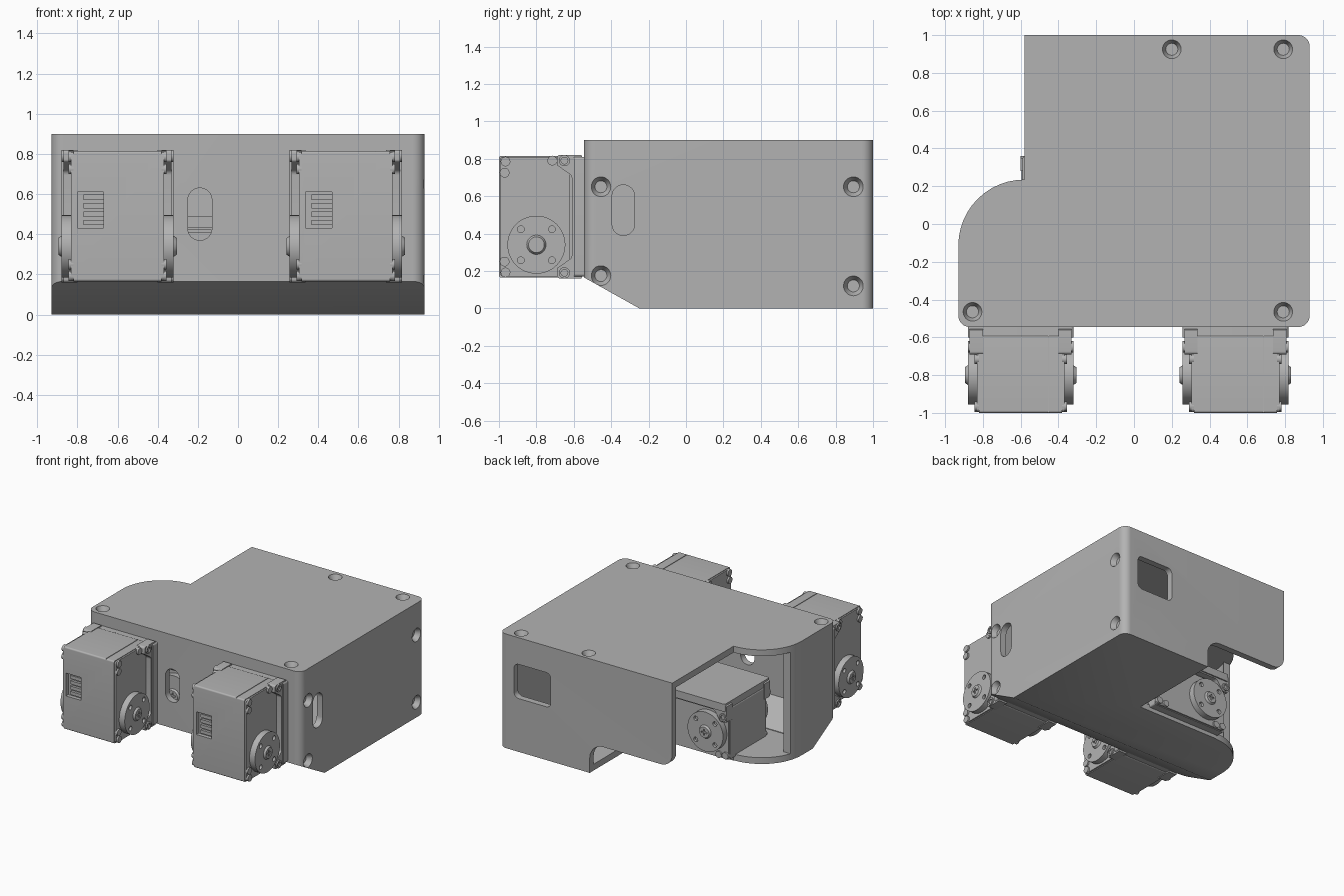
import bpy, bmesh, math
from mathutils import Matrix, Vector

if "Cube" in bpy.data.objects:
    bpy.data.objects.remove(bpy.data.objects["Cube"], do_unlink=True)

grey = bpy.data.materials.new("plain grey")
grey.use_nodes = True
grey.diffuse_color = (0.45, 0.45, 0.45, 1)
grey.node_tree.nodes["Principled BSDF"].inputs["Base Color"].default_value = grey.diffuse_color


def rounded(corners, steps=12):
    """Polygon from (a, b[, radius]) corners, with each corner filleted."""
    out = []
    for i, c in enumerate(corners):
        p = Vector(c[:2])
        r = c[2] if len(c) > 2 else 0
        if not r:
            out.append(p)
            continue
        d0 = (Vector(corners[i - 1][:2]) - p).normalized()
        d1 = (Vector(corners[(i + 1) % len(corners)][:2]) - p).normalized()
        half = d0.angle(d1) / 2
        centre = p + (d0 + d1).normalized() * r / math.sin(half)
        a = p + d0 * r / math.tan(half) - centre
        b = p + d1 * r / math.tan(half) - centre
        sweep = a.angle(b)
        for k in range(steps + 1):
            t = k / steps
            out.append(centre + (a * math.sin((1 - t) * sweep) + b * math.sin(t * sweep)) / math.sin(sweep))
    return out


def disc(a, b, r, n=32):
    return [Vector((a + r * math.cos(2 * math.pi * k / n), b + r * math.sin(2 * math.pi * k / n))) for k in range(n)]


def rect(a0, a1, b0, b1, r=0):
    return rounded([(a0, b0, r), (a1, b0, r), (a1, b1, r), (a0, b1, r)], 8)


def prism(name, pts, axis, lo, hi, top=None):
    """Extrude a profile along an axis; an optional second profile tapers it."""
    place = {"x": lambda p, h: (h, p[0], p[1]),
             "y": lambda p, h: (p[0], h, p[1]),
             "z": lambda p, h: (p[0], p[1], h)}[axis]
    bm = bmesh.new()
    low = [bm.verts.new(place(p, lo)) for p in pts]
    high = [bm.verts.new(place(p, hi)) for p in (top or pts)]
    bm.faces.new(low)
    bm.faces.new(high)
    for i in range(len(low)):
        bm.faces.new((low[i - 1], low[i], high[i], high[i - 1]))
    bmesh.ops.recalc_face_normals(bm, faces=bm.faces)
    mesh = bpy.data.meshes.new(name)
    bm.to_mesh(mesh)
    bm.free()
    mesh.materials.append(grey)
    ob = bpy.data.objects.new(name, mesh)
    bpy.context.collection.objects.link(ob)
    return ob


def activate(ob):
    bpy.ops.object.select_all(action="DESELECT")
    ob.select_set(True)
    bpy.context.view_layer.objects.active = ob


def cut(ob, *cutters):
    activate(ob)
    for c in cutters:
        mod = ob.modifiers.new("cut", "BOOLEAN")
        mod.operation, mod.solver, mod.object = "DIFFERENCE", "EXACT", c
        bpy.ops.object.modifier_apply(modifier=mod.name)
        bpy.data.objects.remove(c, do_unlink=True)
    return ob


def smooth(ob):
    activate(ob)
    bpy.ops.object.shade_smooth_by_angle(angle=math.radians(30))


# Housing: rounded outline with a sloped lower front
outline = rounded([(-.58, 1), (-.58, .235), (-.93, .235, .349), (-.93, -.545, .06),
                   (.93, -.545, .06), (.93, 1, .06)])
housing = prism("housing", outline, "z", 0, .9)
slope = [(-.25, 0), (-.545, .165), (-.8, .308), (-.8, -.2), (-.25, -.2)]
cut(housing, prism("slope_cutter", slope, "x", -1.2, 1.2))

# Hollow interior following the walls
cavity = prism("cavity", rounded([(-.53, .95), (-.53, .185), (-.88, .185, .32), (-.88, -.495, .02),
                                  (.88, -.495, .02), (.88, .95, .02)]), "z", .05, .85)
cut(cavity, prism("slope_cutter", [(a, b + .055) for a, b in slope], "x", -1.2, 1.2))
cut(housing, cavity)

# Side opening, and the notch through the back wall and floor
cut(housing, prism("side_opening", rect(-1.2, -.5, 0, .95), "z", .05, .85))
notch = rounded([(-.7, -.1), (.14, -.1), (.14, .235, .12), (-.58, .235, .1), (-.58, .36), (-.7, .36)])
cut(housing, prism("notch_cutter", notch, "y", .24, 1.1))

# Back window and the cable slots
cut(housing,
    prism("window_cutter", rect(.48, .8, .42, .69, .04), "y", .9, 1.1),
    prism("front_slot", rect(-.25, -.13, .37, .63, .059), "y", -.7, -.45),
    prism("side_slot", rect(-.395, -.275, .39, .66, .059), "x", .8, 1.1))

# Countersunk screw holes in the top and side
for a, b in ((.2, .925), (.79, .925), (.79, -.465), (-.855, -.465)):
    cut(housing, prism("sink", disc(a, b, .032), "z", .86, .91, disc(a, b, .054)))
for a, b in ((-.455, .65), (-.455, .175), (.895, .65), (.895, .12)):
    cut(housing, prism("sink", disc(a, b, .032), "x", .89, .94, disc(a, b, .058)))
smooth(housing)


def servo(tag, matrix):
    parts = []

    def add(name, *args):
        parts.append(prism(f"{tag}_{name}", *args))
        return parts[-1]

    # Case with a seam band and a socket
    case = add("case", rect(-1, -.59, .165, .815, .012), "x", -.22, .22)
    cut(case, prism("seam", rect(-1.1, -.5, .9, .811), "x", .145, .15),
        prism("socket", rect(-.2, -.07, .43, .61), "y", -1.1, -.97))
    for k in range(4):
        z = .445 + k * .042
        add("socket_pin", rect(-.17, -.07, z, z + .026), "y", -.99, -.965)
    add("socket_lip", rect(-.21, -.04, .612, .622), "y", -1, -.98)
    add("mount_plate", rect(-.28, .28, .17, .81, .015), "y", -.6, -.54)

    for s, side in ((-1, "right"), (1, "left")):
        # Cheek frame hugging the case on each side
        frame = rounded([(-.56, .16), (-.69, .16, .015), (-.69, .215, .015), (-.61, .27, .03), (-.61, .71, .03),
                         (-.69, .765, .015), (-.69, .82, .015), (-.56, .82), (-.545, .79), (-.545, .19)], 5)
        add(side + "_cheek", frame, "x", s * .2, s * .27)
        add(side + "_cover", rect(-.995, -.62, .17, .81, .02), "x", s * .2, s * .232)
        # Horn with four bolt holes and a centre screw
        horn = add(side + "_horn", disc(-.8, .34, .155, 48), "x", s * .2, s * .28)
        for j in (-1, 1):
            for k in (-1, 1):
                cut(horn, prism("hole", disc(-.8 + j * .083, .34 + k * .083, .018, 16), "x", s * .26, s * .3))
        cap = add(side + "_centre_screw", disc(-.8, .34, .058), "x", s * .27, s * .295, disc(-.8, .34, .042))
        for w, h in ((.025, .006), (.006, .025)):
            cut(cap, prism("cross", rect(-.8 - w, -.8 + w, .34 - h, .34 + h), "x", s * .287, s * .31))
        # Case screws
        for y, z in ((-.965, .785), (-.97, .725), (-.715, .79), (-.97, .25), (-.965, .192)):
            add(side + "_screw", disc(y, z, .026, 20), "x", s * .22, s * .245)
        for z in (.79, .19):
            eye = add(side + "_eyelet", disc(-.65, z, .03, 20), "x", s * .25, s * .28)
            cut(eye, prism("hole", disc(-.65, z, .018, 16), "x", s * .26, s * .3))

    for ob in parts:
        ob.data.transform(matrix)
        smooth(ob)


# Two servos on the front wall, one lying down in the side opening
servo("front_right_servo", Matrix.Translation((-.6, 0, 0)))
servo("front_left_servo", Matrix.Translation((.537, 0, 0)))
servo("side_servo", Matrix(((0, 0, 1, -.76), (1, 0, 0, .08), (0, 1, 0, 1.03), (0, 0, 0, 1))))
